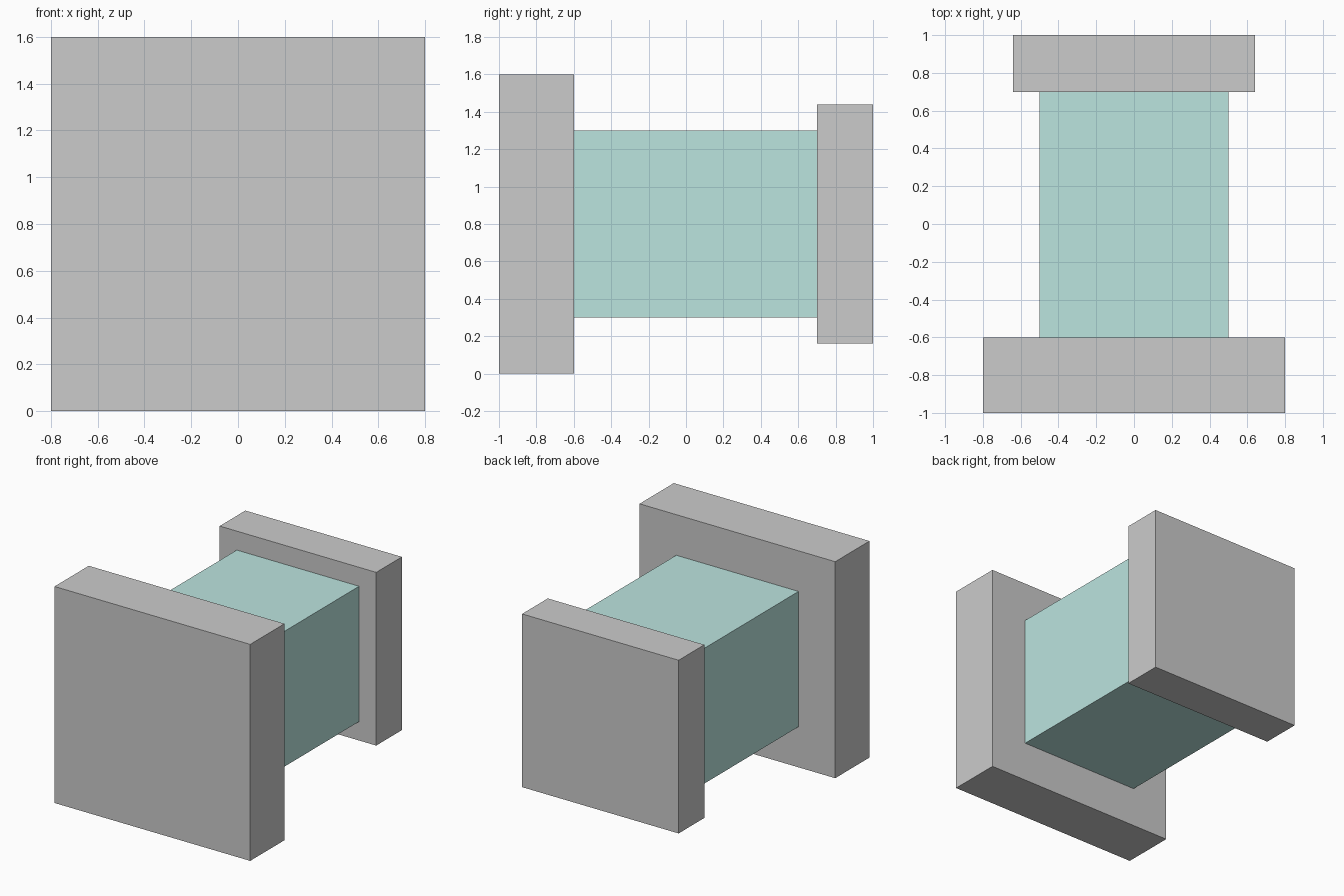
import bpy

if "Cube" in bpy.data.objects:
    bpy.data.objects.remove(bpy.data.objects["Cube"])

def box(name, x_half, y0, y1, z0, z1):
    """Axis-aligned box centred on x = 0."""
    bpy.ops.mesh.primitive_cube_add(size=1, location=(0, (y0 + y1) / 2, (z0 + z1) / 2))
    ob = bpy.context.object
    ob.name = name
    ob.scale = (2 * x_half, y1 - y0, z1 - z0)
    bpy.ops.object.transform_apply(location=False, rotation=False, scale=True)
    return ob

# Square end plates, larger one at the front
box("front_plate", 0.80, -1.0, -0.6, 0.0, 1.6)
box("back_plate", 0.64, 0.7, 1.0, 0.16, 1.44)

# Teal block joining the plates
core = box("core_block", 0.50, -0.6, 0.7, 0.3, 1.3)
teal = bpy.data.materials.new("teal")
teal.diffuse_color = (0.50, 0.78, 0.74, 1)
teal.use_nodes = True
teal.node_tree.nodes["Principled BSDF"].inputs["Base Color"].default_value = teal.diffuse_color
core.data.materials.append(teal)
